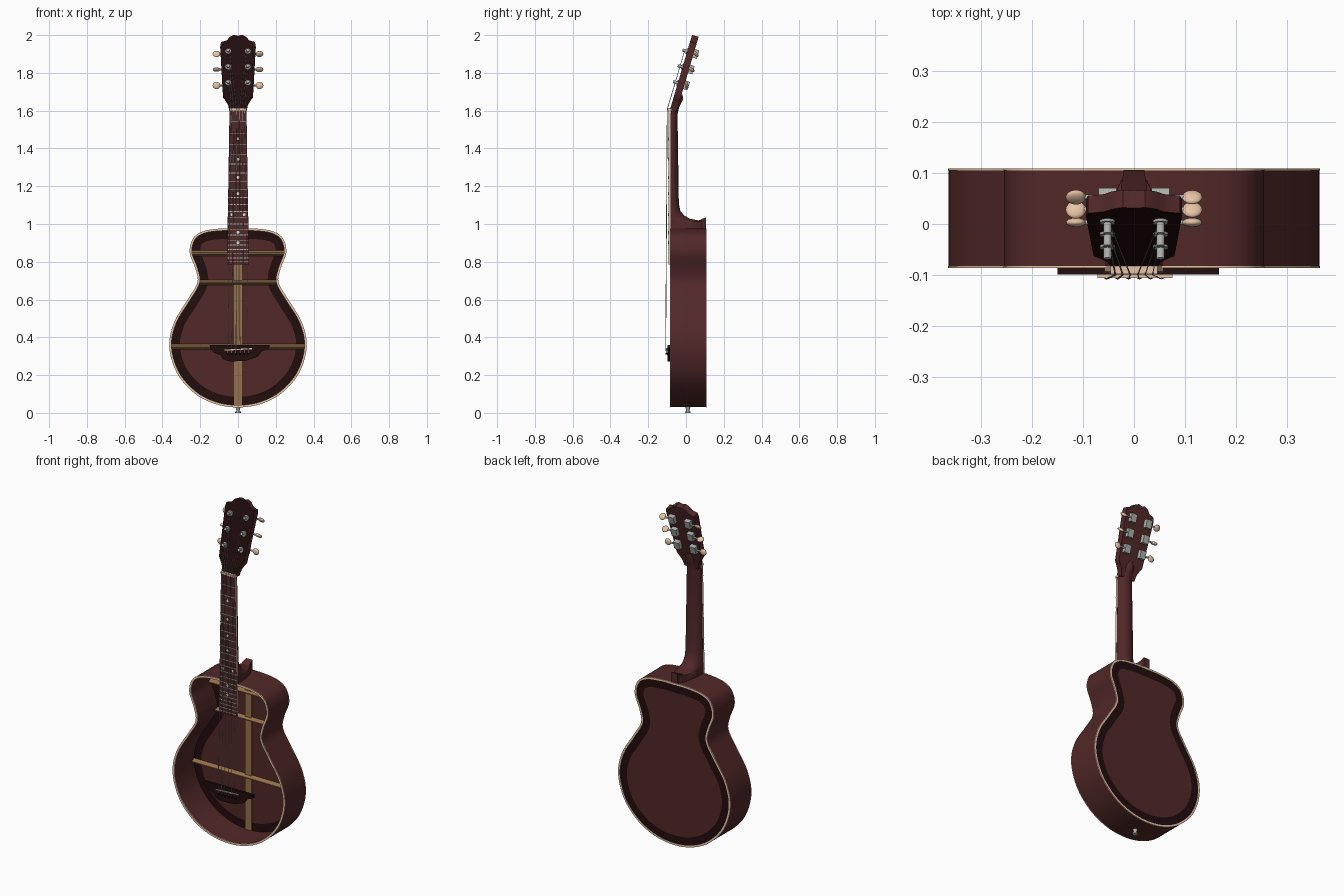
import bpy, bmesh, math
from mathutils import Matrix, Vector

if "Cube" in bpy.data.objects:
    bpy.data.objects.remove(bpy.data.objects["Cube"])


def material(name, r, g, b):
    m = bpy.data.materials.new(name)
    m.diffuse_color = (r, g, b, 1)
    m.use_nodes = True
    m.node_tree.nodes["Principled BSDF"].inputs["Base Color"].default_value = m.diffuse_color
    return m


RED = material("mahogany", 0.085, 0.021, 0.021)
DARK = material("dark_edge", 0.016, 0.004, 0.004)
CREAM = material("cream", 0.80, 0.55, 0.38)
WOOD = material("brace_wood", 0.30, 0.16, 0.07)
METAL = material("metal", 0.42, 0.44, 0.42)
PEARL = material("pearl", 0.75, 0.75, 0.70)
I = Matrix.Identity(4)


def add(name, bm, mats, M=I, rule=None):
    bmesh.ops.recalc_face_normals(bm, faces=bm.faces)
    if rule:
        bm.normal_update()
        for f in bm.faces:
            f.material_index = rule(f)
    bm.transform(M)
    me = bpy.data.meshes.new(name)
    bm.to_mesh(me)
    bm.free()
    for m in mats:
        me.materials.append(m)
    ob = bpy.data.objects.new(name, me)
    bpy.context.collection.objects.link(ob)
    return ob


def loft(bm, rows, caps=True, loop=False):
    """Skin closed rings of points."""
    vs = [[bm.verts.new(p) for p in r] for r in rows]
    n = len(vs[0])
    for k in range(len(vs) if loop else len(vs) - 1):
        a, b = vs[k], vs[(k + 1) % len(vs)]
        for i in range(n):
            j = (i + 1) % n
            bm.faces.new((a[i], a[j], b[j], b[i]))
    if caps and not loop:
        bm.faces.new(vs[0])
        bm.faces.new(vs[-1])


def plate(bm, pts, y0, y1):
    """Extrude an xz outline along y."""
    loft(bm, [[(x, y, z) for x, z in pts] for y in (y0, y1)])


def box(bm, x0, x1, y0, y1, z0, z1):
    plate(bm, [(x0, z0), (x1, z0), (x1, z1), (x0, z1)], y0, y1)


def cyl(bm, p, q, r, n=12, r2=None):
    p, q = Vector(p), Vector(q)
    d = q - p
    M = Matrix.Translation((p + q) / 2) @ d.to_track_quat('Z', 'Y').to_matrix().to_4x4()
    bmesh.ops.create_cone(bm, cap_ends=True, segments=n, radius1=r,
                          radius2=r if r2 is None else r2, depth=d.length, matrix=M)


def mirrored(half):
    return half + [(-x, z) for x, z in reversed(half) if x > 1e-6]


# body outline: smooth spline through a mirrored half profile
half = [(0, .03), (.12, .048), (.23, .105), (.322, .21), (.363, .35), (.337, .48), (.265, .60),
        (.214, .69), (.225, .765), (.255, .85), (.236, .925), (.18, .962), (.09, .975)]
ctrl = [Vector(p) for p in half + [(0, .976)] + [(-x, z) for x, z in reversed(half[1:])]]
N = len(ctrl)
outline = []
for i in range(N):
    a, b, c, d = (ctrl[(i + k) % N] for k in (-1, 0, 1, 2))
    for s in range(5):
        t = s / 5
        outline.append(0.5 * (2 * b + (c - a) * t + (2 * a - 5 * b + 4 * c - d) * t * t
                              + (3 * b - a - 3 * c + d) * t ** 3))


def inset(dist):
    res = []
    for i, p in enumerate(outline):
        t = (outline[(i + 1) % len(outline)] - outline[i - 1]).normalized()
        res.append((p.x - t.y * dist, p.y + t.x * dist))
    return res


def ring(name, d0, d1, y0, y1, mat):
    bm = bmesh.new()
    loft(bm, [[(x, y, z) for x, z in inset(d)]
              for d, y in ((d0, y0), (d1, y0), (d1, y1), (d0, y1))], loop=True)
    return add(name, bm, [mat])


# open-fronted body shell
ring("body_sides", 0, .009, -.082, .106, RED)
ring("front_binding", -.001, .011, -.086, -.082, CREAM)
ring("back_binding", -.001, .010, .105, .109, CREAM)
ring("back_dark_border", .008, .055, .100, .1075, DARK)
bm = bmesh.new()
plate(bm, inset(.055), .100, .1075)
add("back_panel", bm, [RED])

# braces on the inside of the back
bm = bmesh.new()
box(bm, -.021, .021, .093, .1005, .04, .968)
add("centre_strip", bm, [WOOD])
bm = bmesh.new()
for z, w in ((.35, .355), (.69, .208), (.845, .246)):
    loft(bm, [[(x, .1, z - .014), (x, .078, z - .003), (x, .078, z + .003), (x, .1, z + .014)]
              for x in (-w, w)])
add("cross_braces", bm, [WOOD])

# neck with heel and volute: half-oval sections (z, half width, front y, back y)
sections = [(.965, .056, -.082, .106), (1.014, .056, -.082, .104), (1.020, .056, -.082, .06),
            (1.028, .055, -.082, .02), (1.045, .054, -.082, -.01), (1.07, .053, -.082, -.03),
            (1.11, .052, -.082, -.038), (1.58, .045, -.082, -.045), (1.62, .043, -.076, -.036),
            (1.66, .034, -.062, -.016), (1.685, .02, -.055, -.018)]
bm = bmesh.new()
loft(bm, [[(w * math.cos(math.pi * i / 16), y0 + (y1 - y0) * math.sin(math.pi * i / 16), z)
           for i in range(17)] for z, w, y0, y1 in sections])
add("neck", bm, [RED])
bm = bmesh.new()
loft(bm, [[(x, .04, 1.01), (x, .075, 1.022), (x * .8, .106, 1.036), (x * .8, .106, .97), (x, .04, .97)]
          for x in (-.025, .025)])
add("heel_lip", bm, [RED])

# fretboard with cream edges
NUT, END = 1.605, .785


def board_w(z):
    return .045 + .013 * (NUT - z) / (NUT - END)


bm = bmesh.new()
plate(bm, [(-.058, END), (.058, END), (.045, NUT), (-.045, NUT)], -.093, -.081)
add("fretboard", bm, [RED, CREAM], rule=lambda f: int(abs(f.normal.x) > .9))


def fret_z(n):
    return NUT - 1.145 * (1 - 2 ** (-n / 12))


bm = bmesh.new()
for n in range(1, 22):
    z = fret_z(n)
    box(bm, -board_w(z), board_w(z), -.0955, -.092, z - .002, z + .002)
add("frets", bm, [METAL])
bm = bmesh.new()
for n in (3, 5, 7, 9, 12, 15, 17):
    for x in ((-.033, .033) if n == 12 else (0,)):
        z = fret_z(n - .5)
        cyl(bm, (x, -.092, z), (x, -.0942, z), .008)
add("position_dots", bm, [PEARL])
bm = bmesh.new()
box(bm, -.046, .046, -.098, -.078, 1.601, 1.613)
add("nut", bm, [CREAM])

# tilted headstock, dark on its face
H = Matrix.Translation((0, -.085, NUT)) @ Matrix.Rotation(math.radians(-16.5), 4, 'X')
head = [(.045, 0), (.052, .035), (.066, .06), (.079, .078), (.081, .11), (.094, .35), (.090, .374),
        (.074, .378), (.058, .384), (.044, .402), (.022, .413), (0, .408)]
bm = bmesh.new()
plate(bm, mirrored(head), 0, .036)
add("headstock", bm, [RED, DARK], H, lambda f: int(f.normal.y < -.9))

# tuning machines
metal, knobs = bmesh.new(), bmesh.new()
TZ = (.148, .236, .322)
for s in (-1, 1):
    for k, z in enumerate(TZ):
        x = s * .052
        cyl(metal, (x, .002, z), (x, -.005, z), .015)
        cyl(metal, (x, 0, z), (x, -.026, z), .008)
        box(metal, x - .018, x + .018, .034, .060, z - .023, z + .023)
        cyl(metal, (x, .048, z), (s * .105, .048, z), .005)
        turn = math.radians((80 if s < 0 else 65) if k == 1 else 15 + 20 * k * s)
        bmesh.ops.create_uvsphere(knobs, u_segments=16, v_segments=10, radius=1,
                                  matrix=Matrix.Translation((s * .114, .048, z))
                                  @ Matrix.Rotation(turn, 4, 'X')
                                  @ Matrix.Diagonal((.020, .009, .019, 1)))
add("tuning_machines", metal, [METAL], H)
add("tuning_knobs", knobs, [CREAM], H)

# bridge, saddle and pins
bm = bmesh.new()
plate(bm, [(-.15, .36), (.167, .36), (.165, .342), (.125, .325), (.105, .298), (.07, .285), (.035, .275),
           (-.045, .272), (-.08, .285), (-.09, .305), (-.13, .32), (-.148, .34)], -.099, -.083)
add("bridge", bm, [DARK])
bm = bmesh.new()
loft(bm, [[(-.072, y, .329), (.075, y, .337), (.075, y, .343), (-.072, y, .335)] for y in (-.106, -.097)])
add("saddle", bm, [CREAM])
bm = bmesh.new()
for i in range(6):
    x = (i - 2.5) * .0215
    cyl(bm, (x, -.097, .313), (x, -.108, .313), .006, 10, .004)
add("bridge_pins", bm, [DARK])

# strings from bridge over nut to posts
bm = bmesh.new()
for i in range(6):
    k = i - 2.5
    post = TZ[min(i, 5 - i)]
    pts = [Vector((k * .0215, -.100, .313)), Vector((k * .0215, -.1075, .336)),
           Vector((k * .0145, -.0995, 1.607)),
           H @ Vector(((-1 if i < 3 else 1) * .045, -.014, post))]
    for p, q in zip(pts, pts[1:]):
        cyl(bm, p, q, .0019 - .00018 * i, 6)
add("strings", bm, [METAL])

# strap button at the tail
bm = bmesh.new()
cyl(bm, (0, .01, 0), (0, .01, .008), .015, 16)
cyl(bm, (0, .01, .006), (0, .01, .034), .007, 16, .014)
add("strap_button", bm, [METAL])

for ob in bpy.context.collection.objects:
    ob.select_set(True)
    bpy.context.view_layer.objects.active = ob
bpy.ops.object.shade_smooth_by_angle(angle=math.radians(35))
